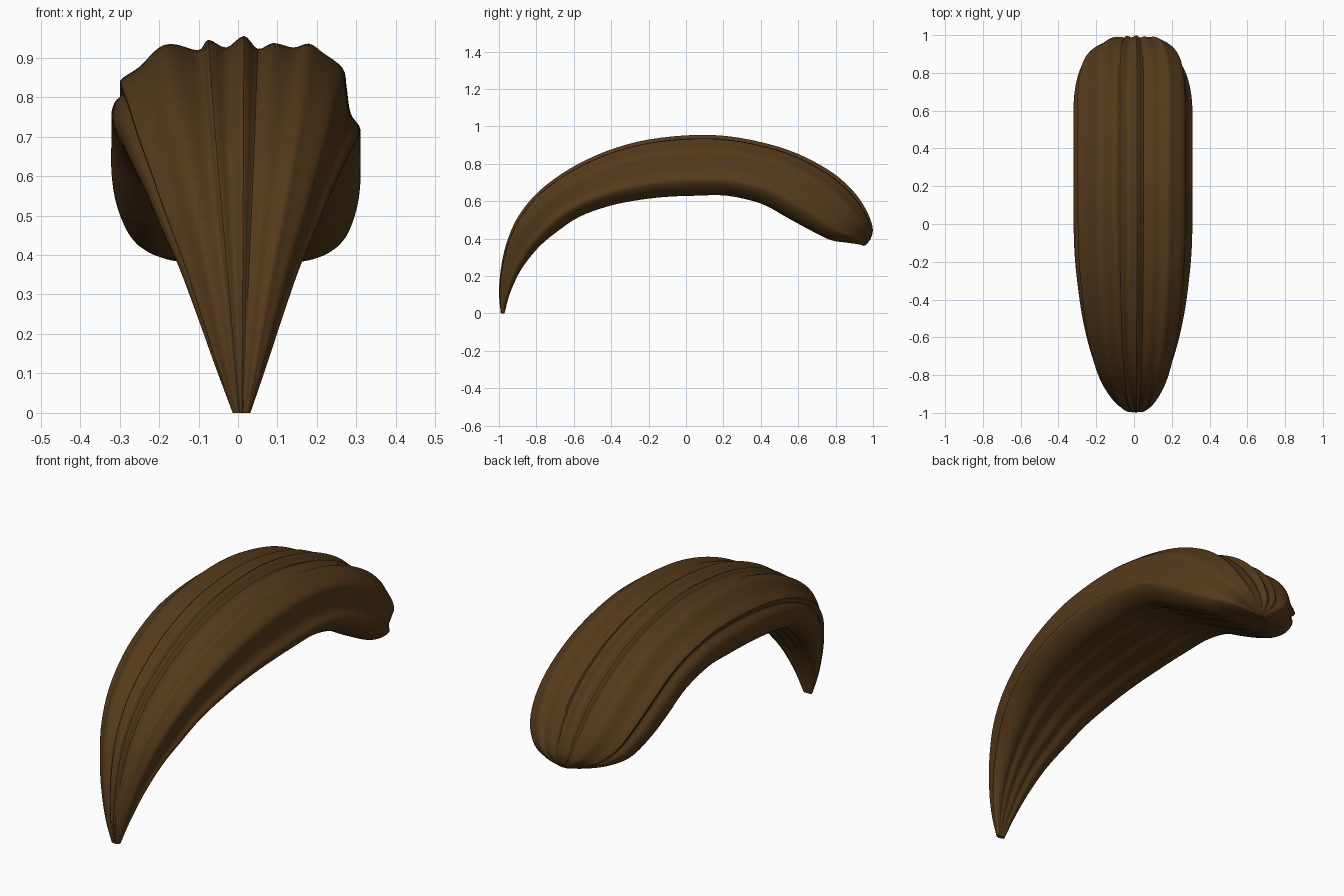
import bpy, bmesh
from mathutils import Vector

if "Cube" in bpy.data.objects:
    bpy.data.objects.remove(bpy.data.objects["Cube"])

# Stations along the lock: outer edge (y, z), inner edge (y, z), half width
STATIONS = [
    (-.99, 0, -.97, 0, .022), (-1, .12, -.94, .11, .062),
    (-.985, .27, -.88, .235, .107), (-.95, .405, -.79, .35, .15),
    (-.89, .53, -.69, .435, .192), (-.785, .655, -.57, .515, .23),
    (-.62, .775, -.42, .57, .265), (-.42, .87, -.28, .6, .288),
    (-.2, .93, -.12, .62, .305), (.07, .955, .05, .627, .31),
    (.3, .937, .22, .627, .31), (.55, .873, .4, .585, .31),
    (.75, .775, .54, .51, .31), (.88, .67, .66, .445, .297),
    (.96, .56, .77, .392, .262), (.998, .46, .86, .378, .19),
    (.987, .40, .92, .37, .10), (.96, .365, .95, .362, .018)]

# Strand-like cross-section: x offset, height fraction from inner to outer edge
SECTION = [
    (-.32, .35), (-.313, .48), (-.287, .57), (-.298, .655), (-.25, .76),
    (-.2, .91), (-.16, .935), (-.1, .89), (-.075, .97), (-.03, .91),
    (.015, 1), (.05, .9), (.09, .945), (.14, .91), (.18, .94),
    (.215, .87), (.265, .75), (.275, .6), (.285, .4), (.31, .27),
    (.285, .13), (.235, .03), (.18, .01), (.13, .06), (.07, .02),
    (0, .07), (-.07, .02), (-.13, .06), (-.19, .01), (-.25, .06),
    (-.3, .19)]


def smooth_path(points, steps, closed):
    """Catmull-Rom resampling of tuples of any dimension."""
    pts = [Vector(p) for p in points]
    n = len(pts)
    get = (lambda i: pts[i % n]) if closed else (lambda i: pts[max(0, min(n - 1, i))])
    out = []
    for i in range(n if closed else n - 1):
        a, b, c, d = get(i - 1), get(i), get(i + 1), get(i + 2)
        for s in range(steps):
            t = s / steps
            out.append(.5 * (2 * b + (c - a) * t + (2 * a - 5 * b + 4 * c - d) * t * t
                             + (3 * b - a - 3 * c + d) * t ** 3))
    if not closed:
        out.append(pts[-1])
    return out


# Loft the section through the stations
section = smooth_path(SECTION, 4, True)
bm = bmesh.new()
rings = []
for oy, oz, iy, iz, w in smooth_path(STATIONS, 4, False):
    shift = .01 * (1 - w / .31)
    rings.append([bm.verts.new((shift + x * w / .31, iy + (oy - iy) * v, max(0, iz + (oz - iz) * v)))
                  for x, v in section])
n = len(section)
for a, b in zip(rings, rings[1:]):
    for i in range(n):
        j = (i + 1) % n
        bm.faces.new((a[i], a[j], b[j], b[i]))
bm.faces.new(rings[0])
bm.faces.new(rings[-1])
bmesh.ops.recalc_face_normals(bm, faces=bm.faces)
mesh = bpy.data.meshes.new("hair_lock")
bm.to_mesh(mesh)
bm.free()

lock = bpy.data.objects.new("hair_lock", mesh)
bpy.context.collection.objects.link(lock)
brown = bpy.data.materials.new("brown_hair")
brown.diffuse_color = (.09, .042, .011, 1)
brown.use_nodes = True
brown.node_tree.nodes["Principled BSDF"].inputs["Base Color"].default_value = brown.diffuse_color
mesh.materials.append(brown)

bpy.context.view_layer.objects.active = lock
lock.select_set(True)
bpy.ops.object.shade_smooth_by_angle(angle=.7)
